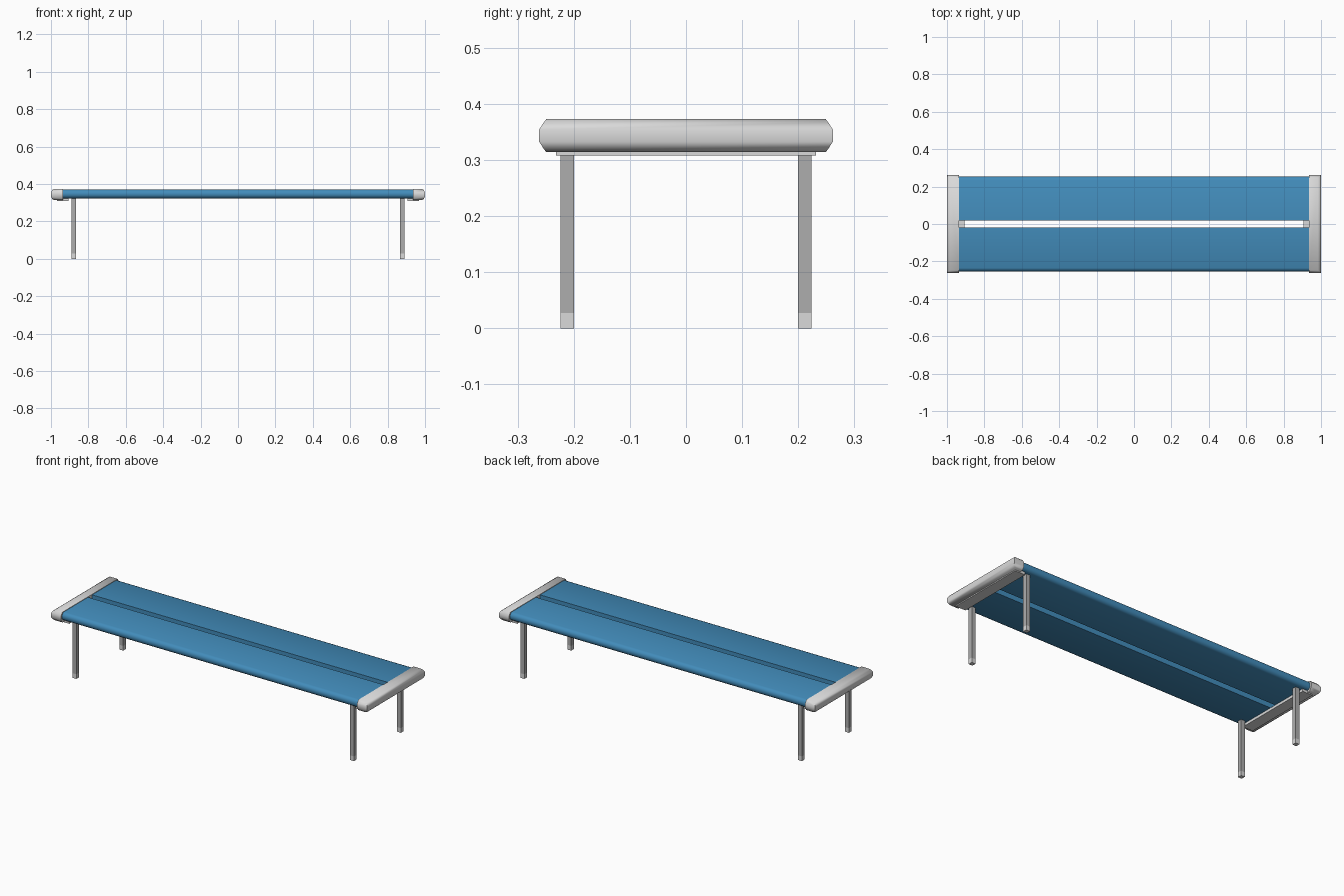
import bpy, bmesh, math

if "Cube" in bpy.data.objects:
    bpy.data.objects.remove(bpy.data.objects["Cube"])


def material(name, rgb):
    m = bpy.data.materials.new(name)
    m.diffuse_color = (*rgb, 1.0)
    m.use_nodes = True
    m.node_tree.nodes["Principled BSDF"].inputs["Base Color"].default_value = m.diffuse_color
    return m


BLUE = material("blue seat", (0.055, 0.265, 0.50))
LIGHT = material("light grey", (0.70, 0.70, 0.70))
STEEL = material("mid grey", (0.42, 0.42, 0.42))


def loft(name, rings, mat, smooth=None):
    """Join matching rings of points into a closed solid with capped ends."""
    bm = bmesh.new()
    loops = [[bm.verts.new(p) for p in ring] for ring in rings]
    n = len(loops[0])
    for a, b in zip(loops, loops[1:]):
        for i in range(n):
            j = (i + 1) % n
            bm.faces.new((a[i], a[j], b[j], b[i]))
    bm.faces.new(loops[0])
    bm.faces.new(loops[-1])
    bmesh.ops.recalc_face_normals(bm, faces=bm.faces[:])
    me = bpy.data.meshes.new(name)
    bm.to_mesh(me)
    bm.free()
    ob = bpy.data.objects.new(name, me)
    bpy.context.collection.objects.link(ob)
    me.materials.append(mat)
    if smooth:
        bpy.ops.object.select_all(action='DESELECT')
        ob.select_set(True)
        bpy.context.view_layer.objects.active = ob
        bpy.ops.object.shade_smooth_by_angle(angle=math.radians(smooth))
    return ob


def rect(x0, x1, y0, y1, z):
    return [(x0, y0, z), (x1, y0, z), (x1, y1, z), (x0, y1, z)]


def box(name, x0, x1, y0, y1, z0, z1, mat):
    return loft(name, [rect(x0, x1, y0, y1, z) for z in (z0, z1)], mat)


# Seat slats: flat boards with a rounded outer edge
slat = [(0.018, 0.323), (0.235, 0.323), (0.246, 0.328), (0.253, 0.339),
        (0.253, 0.354), (0.246, 0.365), (0.235, 0.370), (0.018, 0.370)]
for s, side in ((-1, "front"), (1, "back")):
    loft(side + "_slat", [[(x, s * y, z) for y, z in slat]
                          for x in (-0.94, 0.94)], BLUE, 50)

# End caps: height, outer x, half width
cap = [(0.314, 0.984, 0.249), (0.320, 0.994, 0.2535), (0.333, 1.0, 0.262),
       (0.354, 1.0, 0.262), (0.367, 0.994, 0.2535), (0.373, 0.984, 0.249)]
for s, end in ((-1, "left"), (1, "right")):
    loft(end + "_end_cap", [rect(s * 0.936, s * x, -y, y, z)
                            for z, x, y in cap], LIGHT, 60)
    # Mounting plate under the cap
    box(end + "_plate", s * 0.905, s * 0.968, -0.232, 0.232, 0.308, 0.323, LIGHT)
    # Legs with lighter feet
    for t, side in ((-1, "front"), (1, "back")):
        xs = (s * 0.866, s * 0.890)
        ys = (t * 0.200, t * 0.224)
        box(f"{side}_{end}_leg", *xs, *ys, 0.027, 0.330, STEEL)
        box(f"{side}_{end}_foot", *xs, *ys, 0.0, 0.027, LIGHT)
